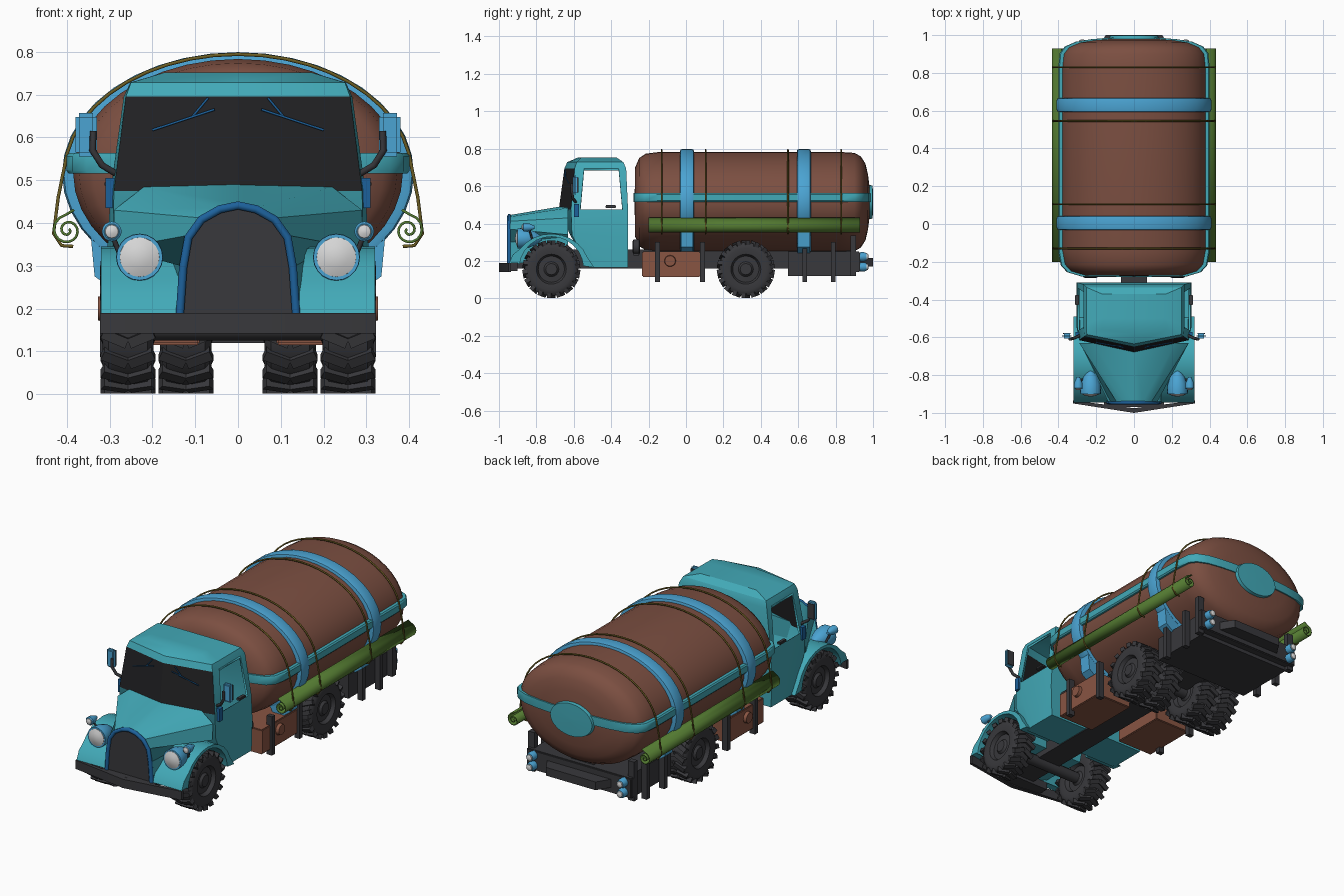
import bpy, bmesh, math
from mathutils import Matrix, Vector

if "Cube" in bpy.data.objects:
    bpy.data.objects.remove(bpy.data.objects["Cube"])


def material(name, r, g, b):
    m = bpy.data.materials.new(name)
    m.use_nodes = True
    m.diffuse_color = (r, g, b, 1)
    m.node_tree.nodes["Principled BSDF"].inputs["Base Color"].default_value = (r, g, b, 1)
    return m


TEAL = material("teal paint", .055, .4, .48)
BLUE = material("sky blue", .07, .37, .65)
NAVY = material("deep blue", .012, .12, .33)
BROWN = material("tank brown", .2, .078, .053)
RUST = material("rust box", .25, .09, .055)
GREEN = material("green", .085, .19, .03)
ROPE = material("olive rope", .15, .11, .017)
DARK = material("charcoal", .04, .04, .045)
GLASS = material("dark glass", .016, .016, .018)
LENS = material("pale lens", .68, .68, .68)


def finish(name, bm, *mats, angle=35):
    bmesh.ops.recalc_face_normals(bm, faces=bm.faces)
    me = bpy.data.meshes.new(name)
    bm.to_mesh(me)
    bm.free()
    for m in mats:
        me.materials.append(m)
    ob = bpy.data.objects.new(name, me)
    bpy.context.collection.objects.link(ob)
    bpy.ops.object.select_all(action='DESELECT')
    ob.select_set(True)
    bpy.context.view_layer.objects.active = ob
    bpy.ops.object.shade_smooth_by_angle(angle=math.radians(angle))
    return ob


def loft(rings):
    """Skin closed rings of points and cap both ends; faces come row by row."""
    bm = bmesh.new()
    rows = [[bm.verts.new(p) for p in ring] for ring in rings]
    n = len(rows[0])
    for a, b in zip(rows, rows[1:]):
        for k in range(n):
            bm.faces.new((a[k], a[(k + 1) % n], b[(k + 1) % n], b[k]))
    bm.faces.new(rows[0])
    bm.faces.new(rows[-1])
    bm.faces.ensure_lookup_table()
    return bm


def box(name, x, y, z, mat, bevel=0):
    bm = loft([[(x[0], y[0], h), (x[1], y[0], h), (x[1], y[1], h), (x[0], y[1], h)] for h in z])
    if bevel:
        bmesh.ops.bevel(bm, geom=bm.edges[:], offset=bevel, segments=2, affect='EDGES')
    return finish(name, bm, mat)


def circle(cx, cz, rx, rz, y, n=40):
    return [(cx + rx * math.cos(t), y, cz + rz * math.sin(t))
            for t in (math.tau * k / n for k in range(n))]


def lathe_y(name, x, z, profile, mat, n=20):
    return finish(name, loft([circle(x, z, r, r, y, n) for y, r in profile]), mat)


def tube(name, pts, radius, mat):
    cu = bpy.data.curves.new(name, 'CURVE')
    cu.dimensions = '3D'
    cu.bevel_depth, cu.bevel_resolution, cu.use_fill_caps = radius, 1, True
    sp = cu.splines.new('POLY')
    sp.points.add(len(pts) - 1)
    for p, co in zip(sp.points, pts):
        p.co = (*co, 1)
    cu.materials.append(mat)
    ob = bpy.data.objects.new(name, cu)
    bpy.context.collection.objects.link(ob)


def mirrored(half):
    """Close a half outline that starts and ends on the middle plane."""
    return half + [(-p[0], *p[1:]) for p in reversed(half[1:-1])]


# Tank with its rear disc
A, B, ZC = .385, .268, .515
shape = [(-.275, .05), (-.272, .69), (-.25, .88), (-.215, .965), (-.14, 1), (.82, 1),
         (.9, .98), (.935, .91), (.96, .76), (.973, .55), (.98, .34)]
bm = loft([circle(0, ZC, A * s, B * s, y) for y, s in shape + [(.998, .33), (1, .05)]])
for f in bm.faces:
    if f.calc_center_median().y > .98:
        f.material_index = 1
finish("tank", bm, BROWN, TEAL)

# Belt around the tank, straps and saddles
outline = [(0, -.279)] + [(A * s + .016, .35 + (y - .35) * 1.008) for y, s in shape] + [(0, .99)]
belt = mirrored(outline)
finish("tank_belt", loft([[(x * k, y, z) for x, y in belt]
                          for z, k in ((.515, .985), (.522, 1), (.556, 1), (.563, .985))]), TEAL)
for y in (.005, .63):
    finish("tank_strap", loft([circle(0, ZC, .411 * k, .284 * k, y + d) for d, k in
                               ((-.037, .96), (-.034, .99), (-.02, 1), (.02, 1), (.034, .99), (.037, .96))]), BLUE)

# Ropes over the tank
arc = [(.405 * math.cos(t), .279 * math.sin(t) + ZC) for t in (math.radians(10 + 8 * k) for k in range(11))]
half_rope = [(.385, .345), (.412, .347), (.431, .375), (.42, .46)] + arc
for y in (-.13, .105, .545, .83):
    tube("rope", [(x, y, z) for x, z in half_rope] + [(-x, y, z) for x, z in reversed(half_rope)], .0045, ROPE)

# Cab shell: level z, front x, side x, middle y, corner y, window start, window end, back y
levels = [(.165, .29, .3, -.52, -.52, -.48, -.36, -.31), (.34, .292, .305, -.62, -.61, -.54, -.345, -.31),
          (.475, .29, .298, -.68, -.615, -.565, -.34, -.31), (.695, .262, .267, -.65, -.595, -.545, -.36, -.32),
          (.728, .25, .252, -.635, -.585, -.53, -.37, -.335), (.752, .17, .17, -.58, -.56, -.5, -.4, -.37)]
bm = loft([mirrored([(0, yc, z), (xf, yf, z), (xs, w1, z), (xs, w2, z), (xs, yb, z), (0, yb, z)])
           for z, xf, xs, yc, yf, w1, w2, yb in levels])
screens = [bm.faces[20], bm.faces[29]]
windows = [bm.faces[22], bm.faces[27]]
bmesh.ops.inset_individual(bm, faces=screens + windows, thickness=.014)
for f in screens:
    f.material_index = 1
bmesh.ops.delete(bm, geom=windows, context='FACES')
cab = finish("cab", bm, TEAL, GLASS, angle=30)
wall = cab.modifiers.new("wall", 'SOLIDIFY')
wall.thickness, wall.offset = .012, -1

# Hood with the radiator opening as its front face
nose = [(0, .19), (.143, .19), (.135, .3), (.122, .37), (.09, .412), (.045, .436), (0, .445)]
base = [(0, .19), (.16, .19), (.19, .33), (.285, .34), (.29, .43), (.22, .484), (0, .498)]
bm = loft([mirrored([(x, y, z) for x, z in pts]) for y, pts in ((-.945, nose), (-.63, base))])
min(bm.faces, key=lambda f: f.calc_center_median().y).material_index = 1
finish("hood", bm, TEAL, DARK)
frame = [(x * .95, -.945, z - .004) for x, z in nose[1:]]
tube("radiator_frame", frame + [(-x, y, z) for x, y, z in frame[-2::-1]], .011, NAVY)

# Bumper and chassis
finish("front_bumper", loft([[(0, -1, z), (.322, -.95, z), (.322, -.935, z), (0, -.975, z),
                              (-.322, -.935, z), (-.322, -.95, z)] for z in (.142, .19)]), DARK)
box("bumper_mount", (-.16, .16), (-.97, -.9), (.145, .188), DARK)
box("chassis_spine", (-.07, .07), (-.92, .9), (.16, .26), DARK)
box("rear_frame", (-.29, .29), (.545, .89), (.12, .25), DARK)
box("rear_bumper", (-.32, .32), (.885, .93), (.14, .25), DARK, .005)
finish("rear_guard", loft([[(-.2, .92, z), (.2, .92, z), (.15, 1, z), (-.15, 1, z)] for z in (.17, .215)]), DARK)
box("cross_bar", (-.25, .25), (-.28, -.25), (.23, .27), DARK)
for y in (-.72, .32):
    bm = bmesh.new()
    bmesh.ops.create_cone(bm, segments=12, radius1=.03, radius2=.03, depth=.5, cap_ends=True,
                          matrix=Matrix.Translation((0, y, .155)) @ Matrix.Rotation(math.pi / 2, 4, 'Y'))
    finish("axle", bm, DARK)

# Wheel: lathed tyre and hub with chevron lugs
half_wheel = [(.05, .01), (.05, .03), (.038, .04), (.036, .07), (.056, .08), (.06, .112), (.055, .132), (.045, .143)]
section = half_wheel + [(-x, r) for x, r in reversed(half_wheel)]
turn = [math.tau * k / 32 for k in range(32)]
bm = loft([[(x, r * math.cos(t), r * math.sin(t)) for t in turn] for x, r in section])
for k in range(18):
    for s in (1, -1):
        bmesh.ops.create_cube(bm, size=1, matrix=Matrix.Rotation(math.tau * k / 18, 4, 'X')
                              @ Matrix.Translation((s * .031, 0, .142)) @ Matrix.Rotation(s * .4, 4, 'Z')
                              @ Matrix.Diagonal((.062, .024, .025, 1)))
wheel = finish("wheel", bm, DARK, angle=30)
spots = [(s * x, y) for s in (1, -1) for x, y in ((.257, -.72), (.257, .32), (.122, .32))]
for i, (x, y) in enumerate(spots):
    ob = wheel if i == 0 else wheel.copy()
    if i:
        bpy.context.collection.objects.link(ob)
    ob.location = (x, y, .156)

# Fender side outline: outer arch, then the wheel opening
arch = [(-.945, .19), (-.925, .235)] + [
    (-.72 + .205 * math.cos(t), .155 + .19 * math.sin(t)) for t in (math.radians(145 - 14 * k) for k in range(10))]
arch += [(-.49, .165)] + [
    (-.72 + .172 * math.cos(t), .158 + .172 * math.sin(t)) for t in (math.radians(5 + 14 * k) for k in range(13))]
arch += [(-.9, .19)]


def glass_point(x, z):
    t = (z - .475) / .22
    return (x, -.692 + .03 * t + abs(x) * .225, z)


# Parts repeated on both sides
for s, side in ((1, "left"), (-1, "right")):
    def span(a, b):
        return tuple(sorted((s * a, s * b)))

    finish(side + "_fender", loft([[(s * x, y, z) for y, z in arch] for x in (.13, .32)]), TEAL)
    lathe_y(side + "_headlight", s * .23, .32, [(-.9, .047), (-.9, .054), (-.885, .055), (-.85, .052),
                                                (-.81, .038), (-.77, .01)], BLUE)
    lathe_y(side + "_headlight_lens", s * .23, .32, [(-.913, .008), (-.91, .026), (-.902, .046), (-.89, .047)], LENS)
    lathe_y(side + "_marker_lamp", s * .295, .38, [(-.872, .018), (-.868, .023), (-.84, .021), (-.81, .008)], BLUE)
    lathe_y(side + "_marker_lens", s * .295, .38, [(-.88, .005), (-.876, .015), (-.865, .018)], LENS)
    tube(side + "_marker_stalk", [(s * .295, -.84, .375), (s * .27, -.82, .31)], .006, DARK)

    # Mirror, wiper, handle and bracket
    box(side + "_mirror", span(.33, .38), (-.605, -.58), (.555, .657), BLUE, .009)
    box(side + "_mirror_glass", span(.335, .375), (-.582, -.576), (.565, .647), DARK)
    tube(side + "_mirror_arm", [(s * .285, -.59, .515), (s * .318, -.605, .535), (s * .34, -.61, .57),
                                (s * .338, -.61, .615)], .008, DARK)
    box(side + "_bracket", span(.285, .309), (-.6, -.572), (.435, .505), NAVY)
    tube(side + "_wiper", [glass_point(s * .2, .617), glass_point(s * .055, .665)], .003, NAVY)
    tube(side + "_wiper_arm", [glass_point(s * .07, .692), glass_point(s * .105, .65)], .003, NAVY)
    box(side + "_door_handle", span(.29, .312), (-.43, -.375), (.484, .498), DARK, .003)

    # Rolled mat, thickened from a spiral
    bm = bmesh.new()
    coil = []
    for k in range(29):
        t, r = math.radians(105 - 25 * k), .006 + .034 * (1 - k / 28) + (.012 if k == 0 else 0)
        coil.append([bm.verts.new((s * (.398 + r * math.cos(t)), y, .383 + r * math.sin(t))) for y in (-.2, .93)])
    for a, b in zip(coil, coil[1:]):
        bm.faces.new((a[0], a[1], b[1], b[0]))
    mat_roll = finish(side + "_rolled_mat", bm, GREEN, angle=20)
    mat_roll.modifiers.new("thickness", 'SOLIDIFY').thickness = .006

    # Side boxes, saddles, posts and rear lamps
    box(side + "_side_box", span(.09, .31), (-.235, .075), (.115, .25), RUST, .004)
    bm = bmesh.new()
    bmesh.ops.create_cone(bm, segments=20, radius1=.032, radius2=.028, depth=.024, cap_ends=True,
                          matrix=Matrix.Translation((s * .315, -.085, .2)) @ Matrix.Rotation(s * math.pi / 2, 4, 'Y'))
    finish(side + "_filler_cap", bm, RUST)
    for y in (.005, .63):
        finish(side + "_saddle", loft([[(s * x, y + d, z) for x, z in ((.2, .3), (.25, .215), (.335, .275),
                                                                      (.345, .38))] for d in (-.033, .033)]), BLUE)
    for y in (-.152, .088, .635, .787):
        box(side + "_post", span(.29, .322), (y - .013, y + .013), (.087, .3), DARK)
    box(side + "_rear_post", span(.285, .322), (.88, .91), (.12, .335), DARK)
    lathe_y(side + "_air_tank", s * .23, .275, [(-.285, .03), (-.28, .04), (-.25, .04), (-.245, .03)], DARK)
    for z in (.168, .222):
        lathe_y(side + "_rear_lamp", s * .275, z, [(.92, .024), (.95, .025), (.966, .02)], BLUE, 12)
        lathe_y(side + "_rear_lens", s * .275, z, [(.96, .018), (.972, .016), (.976, .008)], LENS, 12)
